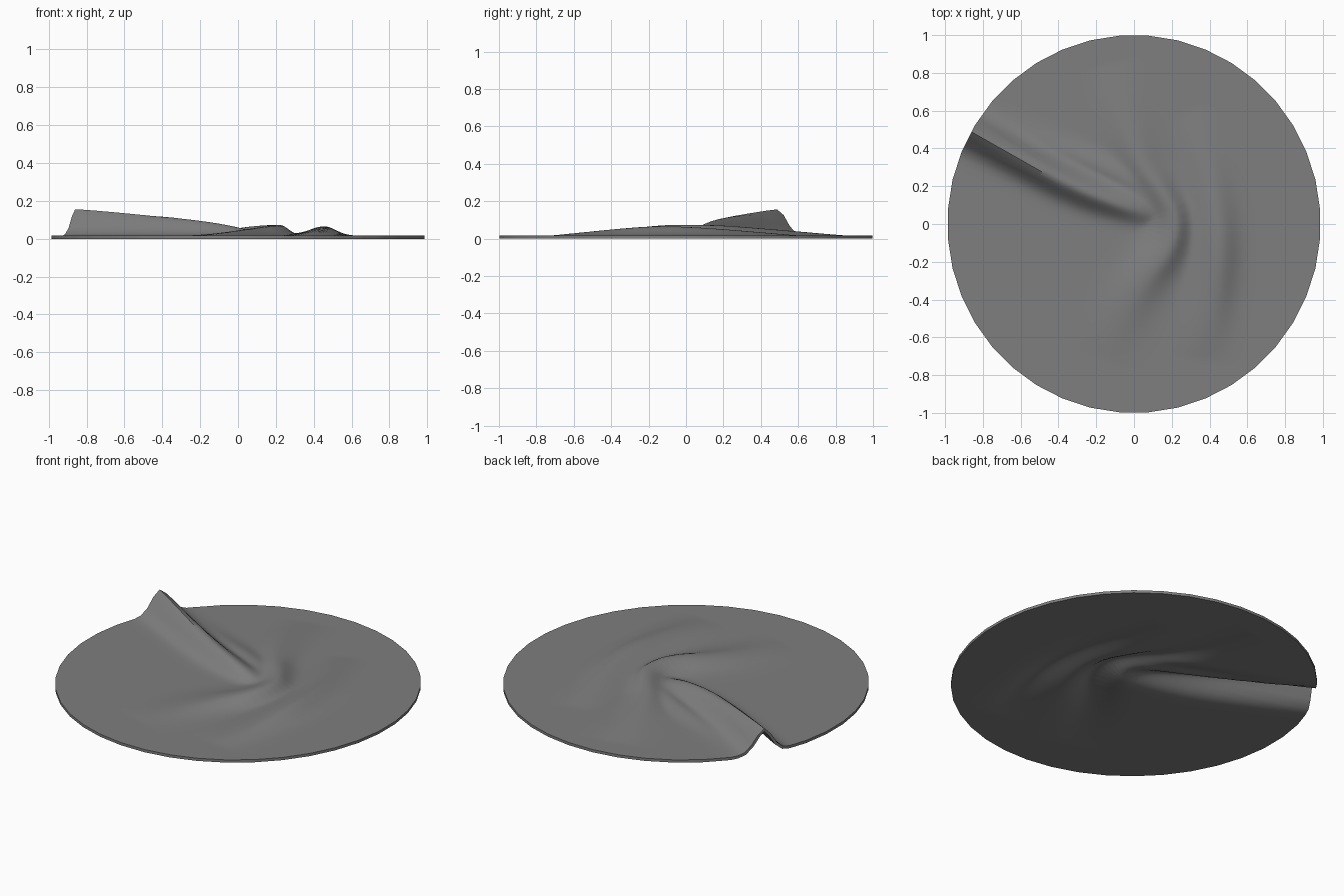
import bpy, bmesh, math
from mathutils import Vector

cube = bpy.data.objects.get("Cube")
if cube:
    bpy.data.objects.remove(cube)

SIDES, SUB, RINGS = 40, 4, 56
THICK = 0.016


def smooth_path(points, rounds=2):
    """Corner cutting on (x, y, height, left width, right width) points."""
    pts = [Vector(p) for p in points]
    for _ in range(rounds):
        out = [pts[0]]
        for a, b in zip(pts, pts[1:]):
            out += [a.lerp(b, 0.25), a.lerp(b, 0.75)]
        pts = out + [pts[-1]]
    return [(a, b, b - a) for a, b in zip(pts, pts[1:])]


# Crest lines of the folds
FOLDS = [smooth_path(p) for p in (
    # tall fold running from the rim to the middle
    [(-1.1, .61, .145, .055, .05), (-.86, .49, .142, .055, .05),
     (-.60, .345, .12, .055, .052), (-.30, .185, .092, .06, .052),
     (-.08, .10, .062, .06, .045), (.06, .06, .03, .06, .04),
     (.14, .06, 0, .06, .04)],
    # soft shoulder behind the tall fold
    [(-.85, .62, 0, .04, .04), (-.45, .42, .012, .04, .04),
     (-.1, .27, .025, .05, .04), (.06, .16, .02, .05, .04),
     (.14, .06, 0, .05, .04)],
    # hooked fold around the middle
    [(-.12, .85, 0, .09, .09), (-.06, .6, .022, .09, .09),
     (.03, .32, .045, .07, .06), (.15, .17, .056, .05, .06),
     (.23, .03, .058, .045, .07), (.2, -.14, .056, .05, .08),
     (.06, -.3, .035, .07, .09), (-.06, -.5, .015, .08, .1),
     (-.14, -.72, 0, .08, .1)],
    # outer curved fold
    [(.3, .6, 0, .07, .07), (.38, .35, .022, .07, .07),
     (.44, .1, .042, .065, .075), (.46, -.15, .053, .06, .08),
     (.44, -.38, .035, .06, .08), (.38, -.72, 0, .07, .09)],
)]


def fold_height(x, y, path):
    best = None
    for a, b, d in path:
        t = ((x - a[0]) * d[0] + (y - a[1]) * d[1]) / (d[0] ** 2 + d[1] ** 2)
        t = min(1, max(0, t))
        px, py = x - a[0] - d[0] * t, y - a[1] - d[1] * t
        dist = px * px + py * py
        if best is None or dist < best[0]:
            best = (dist, a, d, t, d[0] * py - d[1] * px)
    dist, a, d, t, side = best
    h = a[2] + d[2] * t
    k = 3 if side > 0 else 4
    w = a[k] + d[k] * t
    return h * math.exp(-dist / (2 * w * w))


def height(x, y):
    return THICK + sum(fold_height(x, y, p) ** 2.5 for p in FOLDS) ** 0.4


def rim_point(i):
    a = 2 * math.pi * (i + 0.5) / SIDES
    return Vector((0.988 * math.cos(a), math.sin(a)))


# Round sheet with straight rim segments
bm = bmesh.new()
rim = [rim_point(i).lerp(rim_point(i + 1), j / SUB)
       for i in range(SIDES) for j in range(SUB)]
centre = bm.verts.new((0, 0, height(0, 0)))
rings = []
for r in range(1, RINGS + 1):
    ring = [p * (r / RINGS) for p in rim]
    rings.append([bm.verts.new((p.x, p.y, height(p.x, p.y))) for p in ring])
n = len(rim)
for i in range(n):
    j = (i + 1) % n
    bm.faces.new((centre, rings[0][i], rings[0][j]))
    for inner, outer in zip(rings, rings[1:]):
        bm.faces.new((inner[i], outer[i], outer[j], inner[j]))
mesh = bpy.data.meshes.new("folded_sheet")
bm.to_mesh(mesh)
bm.free()
sheet = bpy.data.objects.new("folded_sheet", mesh)
bpy.context.collection.objects.link(sheet)

# Even grey cloth
mat = bpy.data.materials.new("mid_grey")
mat.use_nodes = True
grey = (0.21, 0.21, 0.21, 1)
mat.diffuse_color = grey
mat.node_tree.nodes["Principled BSDF"].inputs["Base Color"].default_value = grey
mesh.materials.append(mat)

# Thickness and shading
solid = sheet.modifiers.new("thickness", 'SOLIDIFY')
solid.thickness = THICK
solid.offset = -1
bpy.context.view_layer.objects.active = sheet
sheet.select_set(True)
bpy.ops.object.modifier_apply(modifier=solid.name)
bpy.ops.object.shade_smooth_by_angle(angle=math.radians(40))
